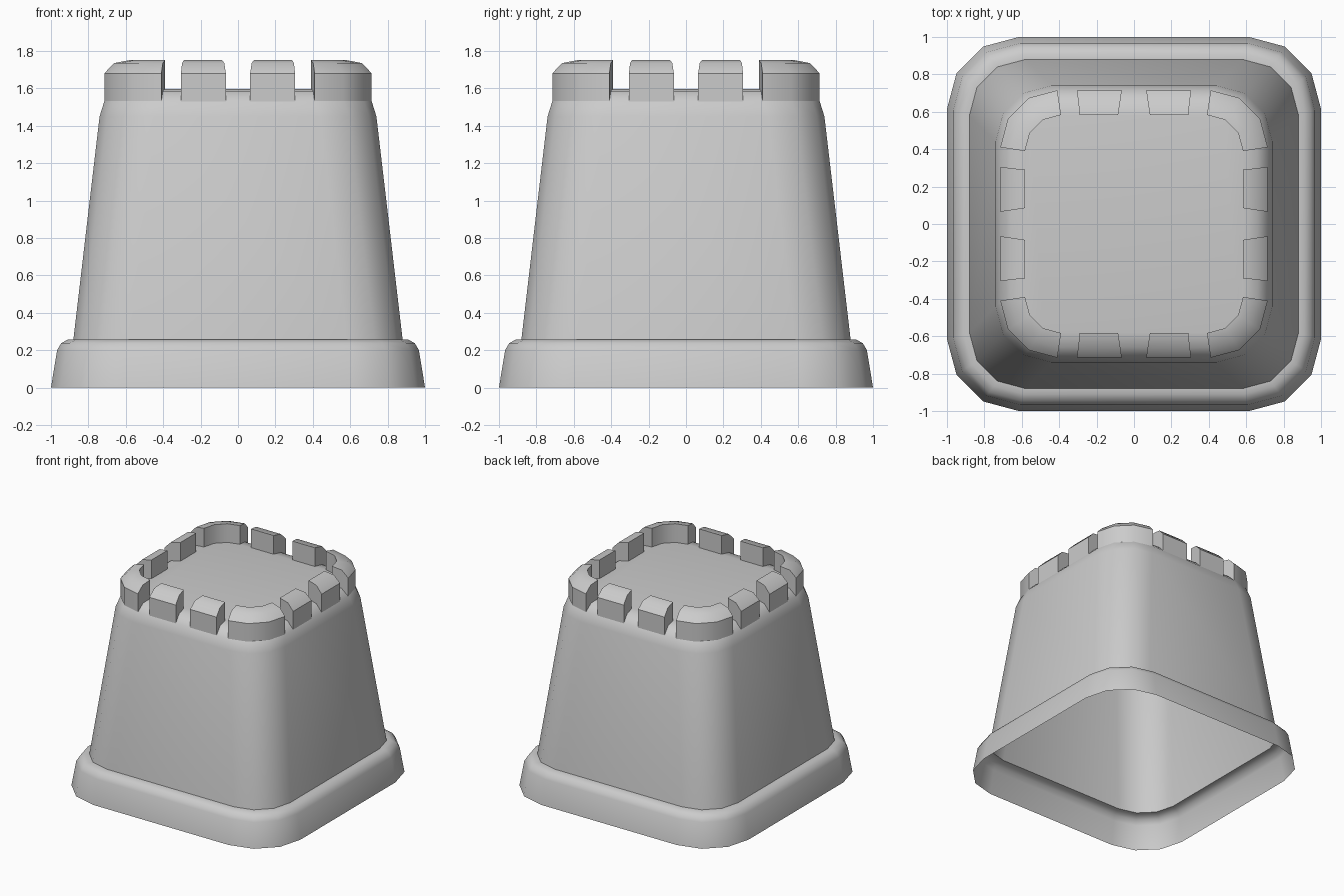
import bpy, bmesh
from math import sin, cos, pi, radians

if "Cube" in bpy.data.objects:
    bpy.data.objects.remove(bpy.data.objects["Cube"])


def make_object(name, bm):
    bmesh.ops.recalc_face_normals(bm, faces=bm.faces[:])
    mesh = bpy.data.meshes.new(name)
    bm.to_mesh(mesh)
    bm.free()
    ob = bpy.data.objects.new(name, mesh)
    bpy.context.collection.objects.link(ob)
    bpy.ops.object.select_all(action='DESELECT')
    ob.select_set(True)
    bpy.context.view_layer.objects.active = ob
    bpy.ops.object.shade_smooth_by_angle(angle=radians(38))
    return ob


def corner(half, r):
    """One rounded corner, three segments, from the +y side to the +x side."""
    c = half - r
    return [(c + r * sin(i * pi / 6), c + r * cos(i * pi / 6)) for i in range(4)]


def turn(x, y, k):
    for _ in range(k):
        x, y = y, -x
    return x, y


# Open-bottomed shell: flared foot, tapered walls and rounded flat top
PROFILE = [(1.0, .385, 0), (.967, .36, .20), (.945, .345, .238), (.91, .32, .256),
           (.88, .30, .258), (.74, .30, 1.45), (.715, .30, 1.53),
           (.66, .25, 1.585), (.58, .19, 1.597)]
bm = bmesh.new()
rings = []
for half, r, z in PROFILE:
    pts = [turn(x, y, k) for k in range(4) for x, y in corner(half, r)]
    rings.append([bm.verts.new((x, y, z)) for x, y in pts])
for a, b in zip(rings, rings[1:]):
    for i in range(16):
        j = (i + 1) % 16
        bm.faces.new((a[i], a[j], b[j], b[i]))
bm.faces.new(rings[-1])
make_object("castle_mould_shell", bm)

# Battlement blocks: cross-section (outer-to-inner blend, z) swept between two paths
SECTION = [(0, 1.53), (0, 1.68), (.40, 1.735), (1, 1.75), (1, 1.59)]


def battlement(name, outer, inner, k):
    bm = bmesh.new()
    cols = []
    for (ox, oy), (ix, iy) in zip(outer, inner):
        col = []
        for t, z in SECTION:
            x, y = turn(ox + (ix - ox) * t, oy + (iy - oy) * t, k)
            col.append(bm.verts.new((x, y, z)))
        cols.append(col)
    n = len(SECTION)
    for a, b in zip(cols, cols[1:]):
        for i in range(n):
            j = (i + 1) % n
            bm.faces.new((a[i], a[j], b[j], b[i]))
    bm.faces.new(cols[0])
    bm.faces.new(cols[-1])
    make_object(name, bm)


for k in range(4):
    battlement(f"corner_battlement_{k}", corner(.715, .305), corner(.583, .193), k)
    for s, side in ((1, "a"), (-1, "b")):
        battlement(f"side_battlement_{k}{side}", [(s * .065, .715), (s * .305, .715)],
                   [(s * .085, .583), (s * .29, .583)], k)
